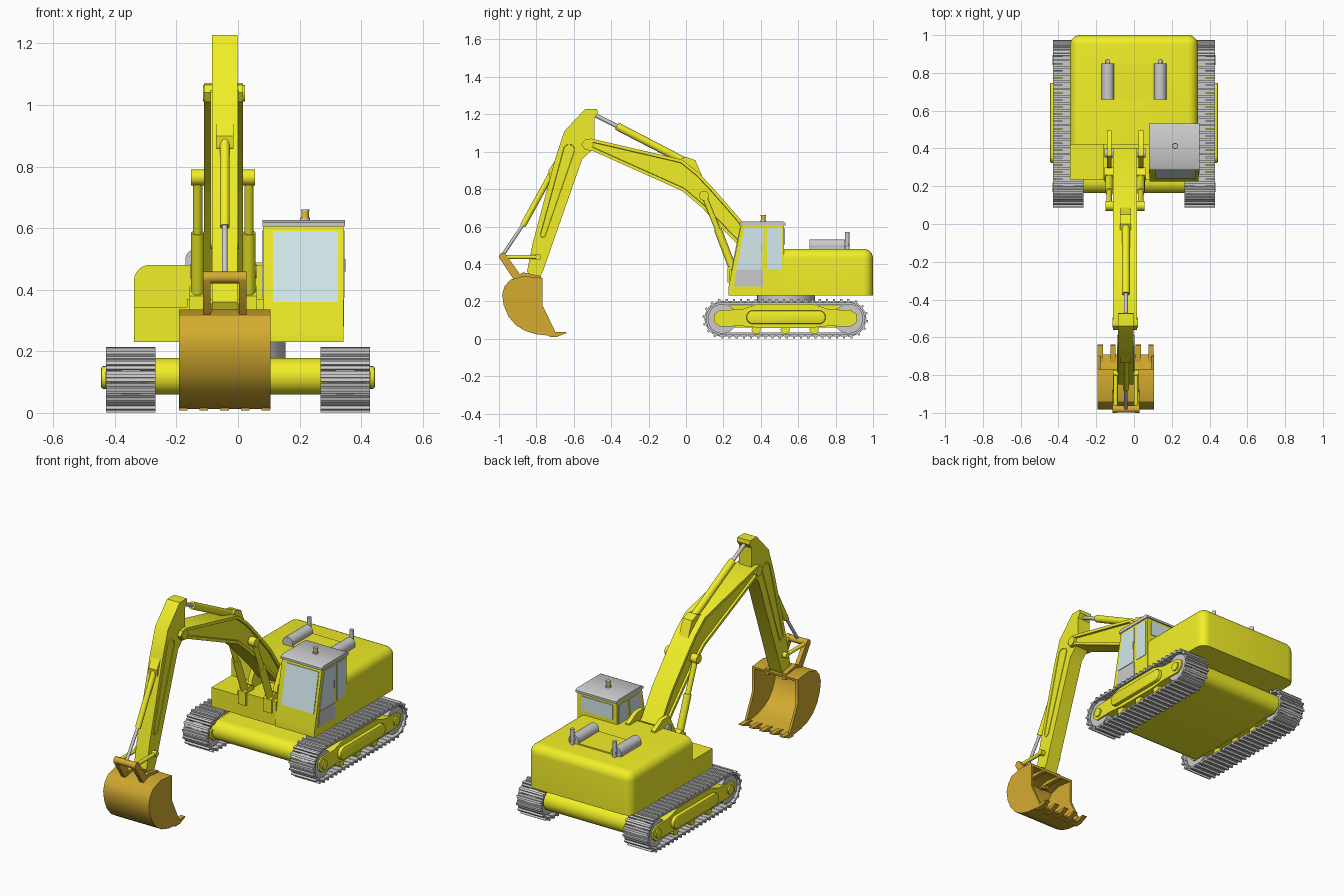
import bpy, bmesh, math
from mathutils import Vector, Matrix


def material(name, col):
    m = bpy.data.materials.new(name)
    m.diffuse_color = (*col, 1)
    return m


YEL = material("yellow_paint", (0.88, 0.86, 0.02))
ORG = material("bucket_paint", (0.66, 0.41, 0.03))
GLS = material("glass", (0.66, 0.82, 0.86))
AMB = material("amber", (0.9, 0.5, 0.02))


def finish(name, bm, mat=None, angle=32):
    bmesh.ops.recalc_face_normals(bm, faces=bm.faces)
    me = bpy.data.meshes.new(name)
    bm.to_mesh(me)
    bm.free()
    for p in me.polygons:
        p.use_smooth = True
    me.set_sharp_from_angle(angle=math.radians(angle))
    ob = bpy.data.objects.new(name, me)
    bpy.context.collection.objects.link(ob)
    if mat:
        me.materials.append(mat)
    return ob


def prism(name, pts, x0, x1, mat=None, inset=0, depth=0.01, bevel=0):
    """Side profile in (y, z) extruded along x, optional recessed sides."""
    bm = bmesh.new()
    a = [bm.verts.new((x0, y, z)) for y, z in pts]
    b = [bm.verts.new((x1, y, z)) for y, z in pts]
    n = len(pts)
    sides = [bm.faces.new(a), bm.faces.new(b[::-1])]
    for i in range(n):
        bm.faces.new((a[i], b[i], b[(i + 1) % n], a[(i + 1) % n]))
    bmesh.ops.recalc_face_normals(bm, faces=bm.faces)
    if inset:
        bmesh.ops.inset_individual(bm, faces=sides, thickness=inset, depth=0)
        bmesh.ops.inset_individual(bm, faces=sides, thickness=0.002, depth=-depth)
    if bevel:
        rim = list({e for f in sides for e in f.edges})
        bmesh.ops.bevel(bm, geom=rim, offset=bevel, segments=2, affect='EDGES', profile=0.5)
    return finish(name, bm, mat)


def box(name, x0, x1, y0, y1, z0, z1, mat=None):
    return prism(name, [(y0, z0), (y1, z0), (y1, z1), (y0, z1)], x0, x1, mat)


def rod(name, a, b, r, mat=None, n=20):
    a, b = Vector(a), Vector(b)
    d = b - a
    bm = bmesh.new()
    M = Matrix.Translation((a + b) / 2) @ d.to_track_quat('Z', 'Y').to_matrix().to_4x4()
    bmesh.ops.create_cone(bm, cap_ends=True, segments=n, radius1=r, radius2=r, depth=d.length, matrix=M)
    return finish(name, bm, mat)


def capsule(a, ra, b, rb, n=10):
    t = math.atan2(b[1] - a[1], b[0] - a[0])
    pts = []
    for c, r, s in ((b, rb, -0.5), (a, ra, 0.5)):
        for i in range(n + 1):
            u = t + (s + i / n) * math.pi
            pts.append((c[0] + r * math.cos(u), c[1] + r * math.sin(u)))
    return pts


# Undercarriage
Y0, Y1, ZC, R = 0.195, 0.868, 0.107, 0.09
prism("belly_frame", capsule((0.222, 0.119), 0.059, (0.87, 0.119), 0.059), -0.28, 0.28, YEL)
rod("turntable", (0, 0.535, 0.17), (0, 0.535, 0.235), 0.155, n=40)


def track_point(s):
    """Position and tangent angle at distance s along the track loop."""
    L, A = Y1 - Y0, math.pi * R
    s %= 2 * (L + A)
    if s < L:
        return Y0 + s, ZC - R, 0
    if s < L + A:
        t = (s - L) / R
        return Y1 + R * math.sin(t), ZC - R * math.cos(t), t
    if s < 2 * L + A:
        return Y1 - (s - L - A), ZC + R, math.pi
    t = (s - 2 * L - A) / R
    return Y0 - R * math.sin(t), ZC + R * math.cos(t), t + math.pi


for side, sg in (("right", 1), ("left", -1)):
    # track pads with grouser ridges
    bm = bmesh.new()
    N = 50
    step = 2 * (Y1 - Y0 + math.pi * R) / N
    for i in range(N):
        y, z, t = track_point(i * step)
        F = Matrix.Translation((sg * 0.348, y, z)) @ Matrix.Rotation(t, 4, 'X')
        for off, w, dy, dz in ((0, 0.16, step * 0.92, 0.01), (-0.009, 0.16, 0.012, 0.015),
                               (0.009, 0.06, step * 1.05, 0.016)):
            bmesh.ops.create_cube(bm, size=1, matrix=F @ Matrix.Translation((0, 0, off))
                                  @ Matrix.Diagonal((w, dy, dz, 1)))
    finish(side + "_track", bm)
    for nm, y in (("front", Y0), ("rear", Y1)):
        rod(f"{side}_{nm}_wheel", (sg * 0.29, y, ZC), (sg * 0.415, y, ZC), 0.079, n=28)
        rod(f"{side}_{nm}_hub", (sg * 0.4, y, ZC), (sg * 0.432, y, ZC), 0.026, YEL)
    # side frame and bulge
    prism(side + "_track_frame", [(0.15, 0.09), (0.18, 0.065), (0.3, 0.068), (0.4, 0.058), (0.66, 0.058),
          (0.76, 0.068), (0.88, 0.065), (0.915, 0.09), (0.915, 0.13), (0.88, 0.152), (0.76, 0.158),
          (0.68, 0.185), (0.38, 0.185), (0.3, 0.158), (0.18, 0.152), (0.15, 0.13)],
          sg * 0.28, sg * 0.424, YEL)
    prism(side + "_frame_bulge", capsule((0.36, 0.115), 0.037, (0.71, 0.115), 0.037),
          sg * 0.41, sg * 0.445, YEL, bevel=0.008)
    for k, y in enumerate((0.375, 0.53, 0.685)):
        rod(f"{side}_roller_{k}", (sg * 0.29, y, 0.048), (sg * 0.415, y, 0.048), 0.024, YEL)

# Upper body with rounded top and rear corners
bm = bmesh.new()
bmesh.ops.create_cube(bm, size=1, matrix=Matrix.Translation((0, 0.71, 0.3555)) @ Matrix.Diagonal((0.676, 0.58, 0.251, 1)))
rnd = []
for e in bm.edges:
    m = (e.verts[0].co + e.verts[1].co) / 2
    if (m.z > 0.45 and m.y > 0.5) or (m.y > 0.95 and abs(m.z - 0.3555) < 0.01):
        rnd.append(e)
bmesh.ops.bevel(bm, geom=rnd, offset=0.052, segments=6, affect='EDGES', profile=0.5)
finish("engine_housing", bm, YEL)
box("left_deck", -0.338, -0.16, 0.235, 0.43, 0.23, 0.343, YEL)
box("boom_mount_block", -0.165, 0.085, 0.232, 0.43, 0.23, 0.37, YEL)

# Roof equipment: panel, mufflers, exhaust pipes
box("service_panel", -0.11, 0.11, 0.66, 0.85, 0.47, 0.488, YEL)
for side, sg in (("right", 1), ("left", -1)):
    rod(side + "_muffler", (sg * 0.138, 0.66, 0.498), (sg * 0.138, 0.85, 0.498), 0.033)
    box(side + "_muffler_base", sg * 0.106, sg * 0.17, 0.66, 0.85, 0.47, 0.497)
    rod(side + "_exhaust_elbow", (sg * 0.138, 0.84, 0.505), (sg * 0.138, 0.868, 0.505), 0.012)
    rod(side + "_exhaust_pipe", (sg * 0.138, 0.862, 0.47), (sg * 0.138, 0.862, 0.572), 0.012)

# Cab
def front_y(z):
    return 0.226 + (z - 0.27) * 0.069 / 0.34


prism("cab", [(0.226, 0.23), (0.525, 0.23), (0.525, 0.61), (0.295, 0.61), (0.226, 0.27)], 0.082, 0.342, YEL)
prism("cab_roof", [(0.285, 0.605), (0.533, 0.605), (0.533, 0.618), (0.52, 0.626), (0.3, 0.626), (0.285, 0.618)],
      0.079, 0.348)
prism("windscreen", [(front_y(z) + d, z) for z, d in ((0.36, -0.004), (0.36, 0.01), (0.59, 0.01), (0.59, -0.004))],
      0.114, 0.325, GLS)
box("cab_rear_window", 0.11, 0.315, 0.515, 0.529, 0.505, 0.59, GLS)
for side, xa, xb in (("right", 0.33, 0.3455), ("left", 0.0785, 0.09)):
    prism(side + "_door_window", [(front_y(0.373) + 0.022, 0.373), (0.405, 0.373), (0.414, 0.592),
          (front_y(0.592) + 0.022, 0.592)], xa, xb, GLS)
    box(side + "_rear_side_window", xa, xb, 0.432, 0.512, 0.373, 0.592, GLS)
prism("door_lower_panel", [(0.257, 0.28), (0.412, 0.28), (0.412, 0.368), (0.27, 0.368)], 0.33, 0.345)
box("door_handle", 0.34, 0.349, 0.4, 0.408, 0.46, 0.5)
rod("beacon_base", (0.218, 0.413, 0.62), (0.218, 0.413, 0.634), 0.016)
rod("beacon", (0.218, 0.413, 0.634), (0.218, 0.413, 0.657), 0.012, AMB)
rod("beacon_cap", (0.218, 0.413, 0.655), (0.218, 0.413, 0.661), 0.014)

# Boom
CX = -0.045
boom = [(-0.56, 1.04), (-0.54, 1.065), (-0.505, 1.07), (-0.02, 0.957), (0.07, 0.885), (0.15, 0.8),
        (0.29, 0.64), (0.4, 0.475), (0.39, 0.43), (0.35, 0.42), (0.27, 0.51), (0.08, 0.705), (-0.02, 0.79),
        (-0.5, 1.005), (-0.54, 1.01)]
prism("boom", boom, CX - 0.065, CX + 0.062, YEL, inset=0.017, depth=0.012)
rod("boom_tip_pin", (CX - 0.069, -0.522, 1.038), (CX + 0.067, -0.522, 1.038), 0.027, YEL)
rod("boom_foot_pin", (-0.155, 0.375, 0.46), (0.06, 0.375, 0.46), 0.024)
prism("boom_top_lug", [(-0.06, 0.95), (0.0, 0.972), (0.05, 0.955), (0.09, 0.86), (0.0, 0.9)], CX - 0.03, CX + 0.03, YEL)

# Boom cylinders and their mounts
for side, x in (("right", 0.036), ("left", -0.131)):
    prism(side + "_foot_bracket", [(0.29, 0.36), (0.495, 0.36), (0.495, 0.49), (0.42, 0.53), (0.36, 0.53), (0.3, 0.42)],
          x - 0.013, x + 0.013, YEL)
    prism(side + "_cylinder_mount", [(0.222, 0.3), (0.3, 0.3), (0.3, 0.39), (0.26, 0.41), (0.222, 0.38)],
          x - 0.026, x + 0.026, YEL)
    rod(side + "_boom_cylinder", (x, 0.252, 0.37), (x, 0.17, 0.585), 0.021, YEL)
    rod(side + "_boom_cylinder_rod", (x, 0.175, 0.57), (x, 0.097, 0.765), 0.015, YEL)
    rod(side + "_boom_cylinder_eye", (x - 0.021, 0.096, 0.765), (x + 0.02, 0.096, 0.765), 0.026, YEL)

# Stick
stick = [(-0.54, 1.228), (-0.475, 1.228), (-0.472, 1.205), (-0.49, 1.18), (-0.49, 1.02), (-0.555, 0.96), (-0.765, 0.36),
         (-0.785, 0.325), (-0.83, 0.325), (-0.85, 0.36), (-0.82, 0.51), (-0.70, 0.96), (-0.65, 1.11)]
SX = -0.043
prism("stick", stick, SX - 0.042, SX + 0.041, YEL)
prism("stick_side_panel", capsule((-0.765, 0.555), 0.022, (-0.625, 1.01), 0.038), SX - 0.046, SX + 0.045, YEL,
      inset=0.008, depth=0.003)
rod("stick_cylinder", (SX, -0.37, 1.137), (SX, 0.0, 0.945), 0.021, YEL)
rod("stick_cylinder_rod", (SX, -0.485, 1.195), (SX, -0.35, 1.127), 0.011)

# Bucket cylinder
prism("bucket_cylinder_lug", [(-0.69, 0.97), (-0.735, 0.9), (-0.73, 0.86), (-0.71, 0.85)], SX - 0.028, SX + 0.028, YEL)
rod("bucket_cylinder", (SX, -0.718, 0.885), (SX, -0.872, 0.605), 0.016, YEL)
rod("bucket_cylinder_rod", (SX, -0.86, 0.627), (SX, -0.985, 0.44), 0.009)

# Bucket linkage
rod("linkage_bar", (SX - 0.071, -0.98, 0.44), (SX + 0.071, -0.98, 0.44), 0.019, ORG)
rod("stick_link_pin", (SX - 0.068, -0.79, 0.437), (SX + 0.068, -0.79, 0.437), 0.016, YEL)
for side, sg in (("right", 1), ("left", -1)):
    prism(side + "_bucket_link", capsule((-0.98, 0.44), 0.02, (-0.89, 0.31), 0.022, 6),
          SX + sg * 0.047, SX + sg * 0.071, ORG)
    rod(side + "_stick_link", (SX + sg * 0.054, -0.98, 0.437), (SX + sg * 0.054, -0.79, 0.437), 0.011, YEL)
    prism(side + "_bucket_ear", [(-0.77, 0.3), (-0.775, 0.335), (-0.87, 0.355), (-0.9, 0.34), (-0.93, 0.3)],
          SX + sg * 0.043, SX + sg * 0.068, ORG)

# Bucket: curved shell, side plates and teeth
shell = [(-0.768, 0.325), (-0.87, 0.335), (-0.94, 0.315), (-0.97, 0.28), (-0.983, 0.235), (-0.975, 0.18),
         (-0.95, 0.12), (-0.91, 0.073), (-0.86, 0.042), (-0.8, 0.024), (-0.69, 0.012)]
mid = Vector((-0.79, 0.19))
inner = [Vector(p) + (mid - Vector(p)).normalized() * 0.014 for p in shell]
inner[-1] = Vector((-0.69, 0.022))
prism("bucket_shell", shell + [tuple(p) for p in inner[::-1]], -0.19, 0.104, ORG)
for side, xa, xb in (("right", 0.092, 0.106), ("left", -0.192, -0.178)):
    prism(side + "_bucket_side", shell + [(-0.7, 0.04), (-0.768, 0.18)], xa, xb, ORG)
for k in range(5):
    x = -0.178 + k * 0.067
    prism(f"bucket_tooth_{k}", [(-0.73, 0.008), (-0.69, 0.01), (-0.638, 0.031), (-0.642, 0.036), (-0.7, 0.036),
          (-0.73, 0.03)], x - 0.014, x + 0.014, ORG)
